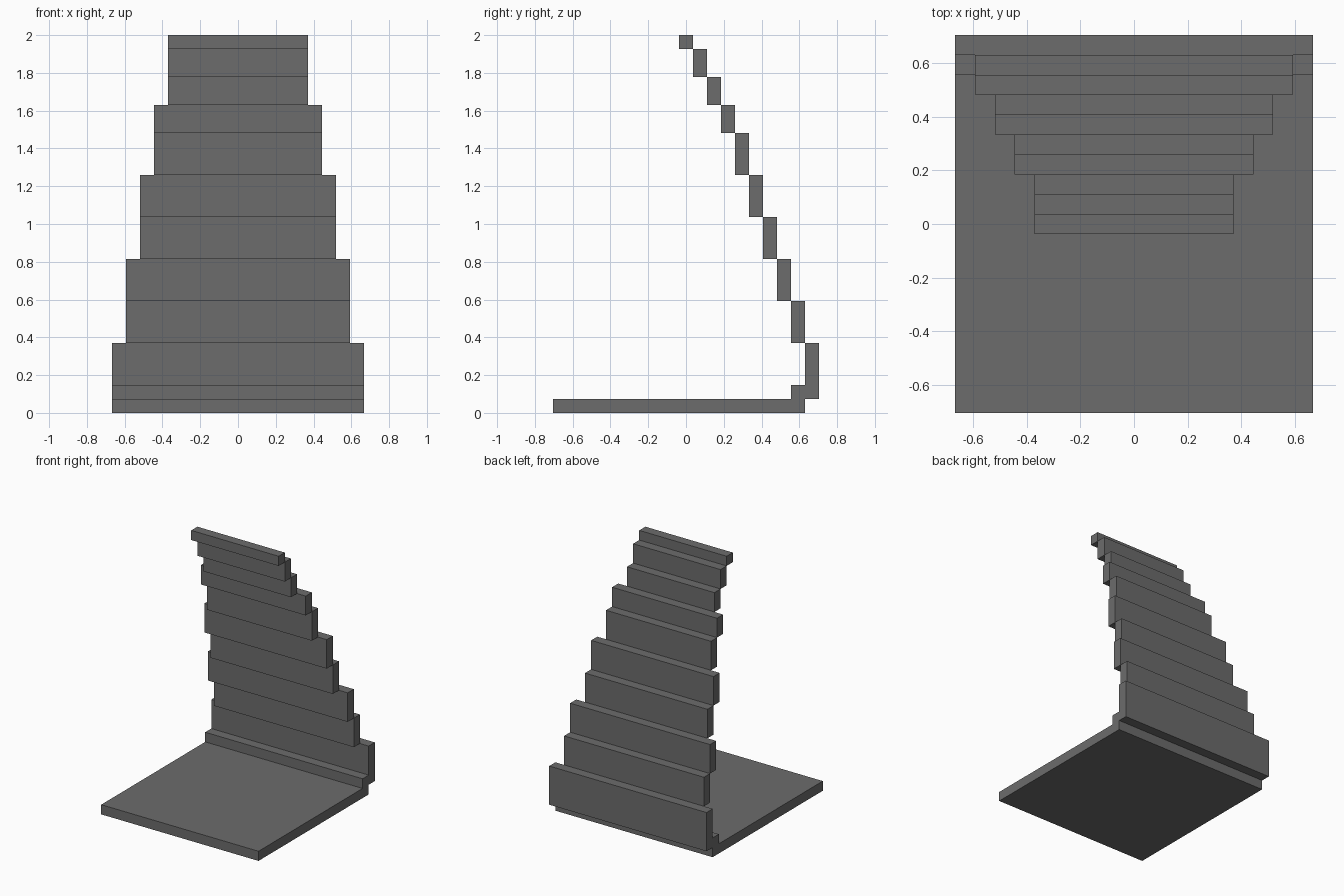
import bpy
import bmesh
from mathutils import Matrix, Vector

cube = bpy.data.objects.get("Cube")
if cube:
    bpy.data.objects.remove(cube, do_unlink=True)

U = 2 / 27  # one block unit

grey = bpy.data.materials.new("dark grey")
grey.use_nodes = True
colour = (0.15, 0.15, 0.15, 1)
grey.diffuse_color = colour
grey.node_tree.nodes["Principled BSDF"].inputs["Base Color"].default_value = colour


def block(name, half_width, y0, y1, z0, z1):
    """Box centred on x = 0, with its limits given in block units."""
    bm = bmesh.new()
    size = Vector((2 * half_width, y1 - y0, z1 - z0)) * U
    centre = Vector((0, (y0 + y1) / 2, (z0 + z1) / 2)) * U
    bmesh.ops.create_cube(bm, size=1, matrix=Matrix.LocRotScale(centre, None, size))
    mesh = bpy.data.meshes.new(name)
    bm.to_mesh(mesh)
    bm.free()
    mesh.materials.append(grey)
    obj = bpy.data.objects.new(name, mesh)
    bpy.context.collection.objects.link(obj)


# Seat slab and the ledge joining it to the backrest
block("seat", 9, -9.5, 8.5, 0, 1)
block("seat_ledge", 9, 7.5, 8.5, 1, 2)

# Backrest slats (half width, height), each one unit further forward
slats = [(9, 4), (8, 3), (8, 3), (7, 3), (7, 3),
         (6, 3), (6, 2), (5, 2), (5, 2), (5, 1)]
z = 1
for i, (half_width, height) in enumerate(slats):
    y = 8.5 - i
    block(f"back_slat_{i + 1}", half_width, y, y + 1, z, z + height)
    z += height
